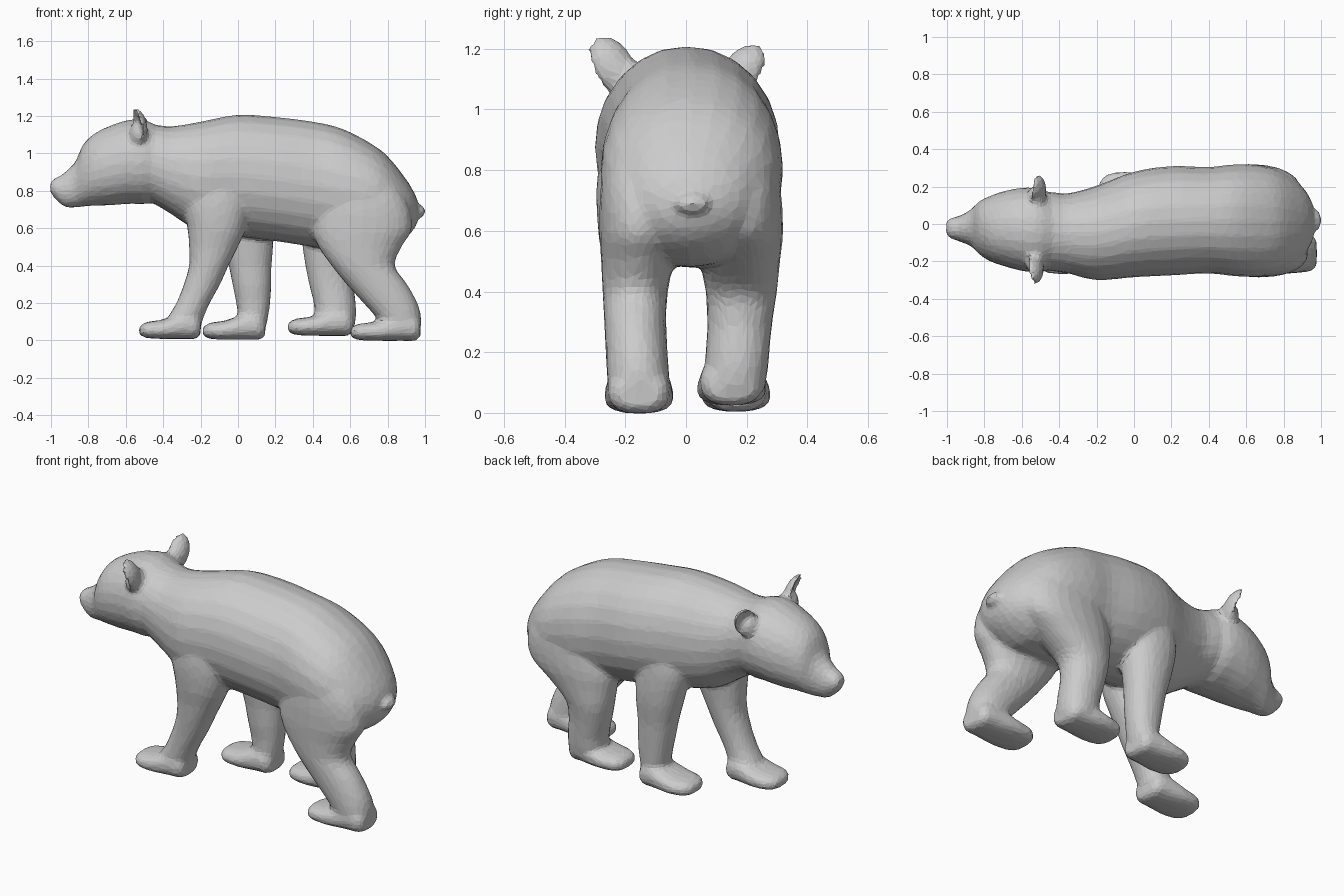
import bpy, bmesh, math
from mathutils import Matrix, Vector, Euler

bm = bmesh.new()


def spline(rows, steps=4):
    """Smoothly resample a list of equal-length tuples."""
    out = []
    for i in range(len(rows) - 1):
        a, b = rows[max(i - 1, 0)], rows[i]
        c, d = rows[i + 1], rows[min(i + 2, len(rows) - 1)]
        for s in range(steps):
            t = s / steps
            out.append([0.5 * (2 * q + (r - p) * t + (2 * p - 5 * q + 4 * r - w) * t * t
                               + (3 * q - p - 3 * r + w) * t ** 3)
                        for p, q, r, w in zip(a, b, c, d)])
    return out + [list(rows[-1])]


def loft(axis, rows, power=1.0, sides=24):
    """Closed tube. Row: position on axis, then low/high limits of the two other axes."""
    rings = []
    for pos, a0, a1, b0, b1 in spline(rows):
        ring = []
        for k in range(sides):
            t = 2 * math.pi * k / sides
            c, s = math.cos(t), math.sin(t)
            u = (a0 + a1) / 2 + (a1 - a0) / 2 * math.copysign(abs(c) ** power, c)
            v = (b0 + b1) / 2 + (b1 - b0) / 2 * math.copysign(abs(s) ** power, s)
            ring.append(bm.verts.new((pos, u, v) if axis == 'x' else (u, v, pos)))
        rings.append(ring)
    faces = [bm.faces.new(rings[0]), bm.faces.new(rings[-1][::-1])]
    for r, q in zip(rings, rings[1:]):
        for k in range(sides):
            n = (k + 1) % sides
            faces.append(bm.faces.new((r[k], q[k], q[n], r[n])))
    bmesh.ops.recalc_face_normals(bm, faces=faces)


def foot(x0, x1, y, z0, w=0.115):
    d = x1 - x0
    loft('x', [(x0, y - .05, y + .05, z0 + .025, z0 + .065),
               (x0 + .04, y - w * .85, y + w * .85, z0 + .005, z0 + .09),
               (x0 + d * .4, y - w, y + w, z0, z0 + .105),
               (x0 + d * .75, y - w * .92, y + w * .92, z0, z0 + .15),
               (x1 - .03, y - w * .85, y + w * .85, z0, z0 + .14),
               (x1, y - .07, y + .07, z0 + .02, z0 + .11)], 0.8)


def blob(loc, size, rot=(0, 0, 0), dish=None):
    made = bmesh.ops.create_icosphere(bm, subdivisions=3, radius=1)['verts']
    if dish:
        for v in made:
            if v.co.x < 0:
                v.co.x *= dish
    m = Matrix.LocRotScale(Vector(loc), Euler(rot), Vector(size))
    bmesh.ops.transform(bm, matrix=m, verts=made)


# torso: x, y range, z range
loft('x', [(-.58, -.22, .15, .78, 1.12), (-.45, -.25, .17, .73, 1.15),
           (-.35, -.265, .165, .67, 1.145), (-.2, -.30, .205, .58, 1.17),
           (0, -.285, .28, .555, 1.207), (.2, -.275, .31, .53, 1.195),
           (.4, -.265, .305, .50, 1.17), (.55, -.28, .32, .48, 1.135),
           (.7, -.28, .31, .48, 1.06), (.8, -.25, .275, .49, .985),
           (.9, -.18, .20, .55, .86), (.95, -.10, .12, .61, .775),
           (.965, -.04, .06, .66, .72)], 0.95)

# head and snout
loft('x', [(-1.005, -.05, .01, .80, .84), (-.985, -.075, .03, .765, .865),
           (-.93, -.095, .045, .715, .895), (-.87, -.12, .08, .71, .955),
           (-.83, -.16, .12, .715, 1.045), (-.77, -.20, .15, .72, 1.105),
           (-.68, -.23, .18, .722, 1.15), (-.58, -.255, .195, .73, 1.18),
           (-.49, -.255, .185, .73, 1.175), (-.38, -.22, .13, .76, 1.12)], 0.95)

# ears, dished on the forward side
blob((-.545, -.245, 1.145), (.06, .075, .11), (.5, -.3, .25), -.35)
blob((-.53, .19, 1.125), (.06, .07, .105), (-.55, -.3, -.25), -.35)
blob((-.53, -.2, 1.1), (.05, .07, .07))
blob((-.52, .14, 1.09), (.05, .07, .07))

# tail
blob((.968, .02, .69), (.035, .06, .035), (0, .5, 0))

# legs: z, x range, y range
near_front = [(.06, -.38, -.20, -.25, -.07), (.12, -.375, -.185, -.25, -.07),
              (.2, -.33, -.15, -.25, -.075), (.3, -.29, -.095, -.255, -.07),
              (.4, -.262, -.05, -.265, -.06), (.5, -.262, 0, -.275, -.05),
              (.6, -.27, .04, -.29, -.04), (.75, -.29, .06, -.295, -.04),
              (.92, -.22, .0, -.27, -.08)]
far_front = [(.06, -.01, .145, .08, .25), (.12, 0, .16, .08, .25),
             (.2, -.01, .172, .08, .255), (.3, -.03, .178, .07, .26),
             (.4, -.05, .18, .065, .265), (.55, -.09, .19, .05, .28),
             (.72, -.12, .18, .05, .275), (.9, -.06, .12, .08, .25)]
near_hind = [(.04, .77, .975, -.25, -.05), (.12, .74, .98, -.26, -.055),
             (.2, .67, .96, -.265, -.06), (.3, .58, .905, -.27, -.065),
             (.4, .50, .838, -.275, -.06), (.5, .43, .875, -.28, -.04),
             (.6, .40, .93, -.285, -.03), (.75, .43, .90, -.28, -.04),
             (.92, .52, .78, -.24, -.08)]
far_hind = [(.08, .44, .625, .06, .26), (.14, .41, .632, .06, .27),
            (.2, .405, .63, .065, .275), (.3, .38, .62, .07, .285),
            (.4, .36, .64, .065, .30), (.5, .345, .76, .045, .31),
            (.6, .34, .88, .03, .32), (.75, .40, .88, .04, .31),
            (.92, .50, .76, .08, .27)]
for leg in (near_front, far_front, near_hind, far_hind):
    loft('z', leg, 0.92)

# feet
foot(-.53, -.20, -.155, .008)
foot(-.19, .145, .165, .004)
foot(.60, .975, -.155, -.002)
foot(.265, .615, .15, .025)

mesh = bpy.data.meshes.new("bear_body")
bm.to_mesh(mesh)
bm.free()
bear = bpy.data.objects.new("bear_body", mesh)
bpy.context.collection.objects.link(bear)

# fuse the parts into one skin, soften the joins, reduce to facets
fuse = bear.modifiers.new("fuse", 'REMESH')
fuse.mode = 'VOXEL'
fuse.voxel_size = 0.013
soft = bear.modifiers.new("soften", 'SMOOTH')
soft.factor = 0.5
soft.iterations = 8
facet = bear.modifiers.new("facet", 'DECIMATE')
facet.ratio = 0.09
